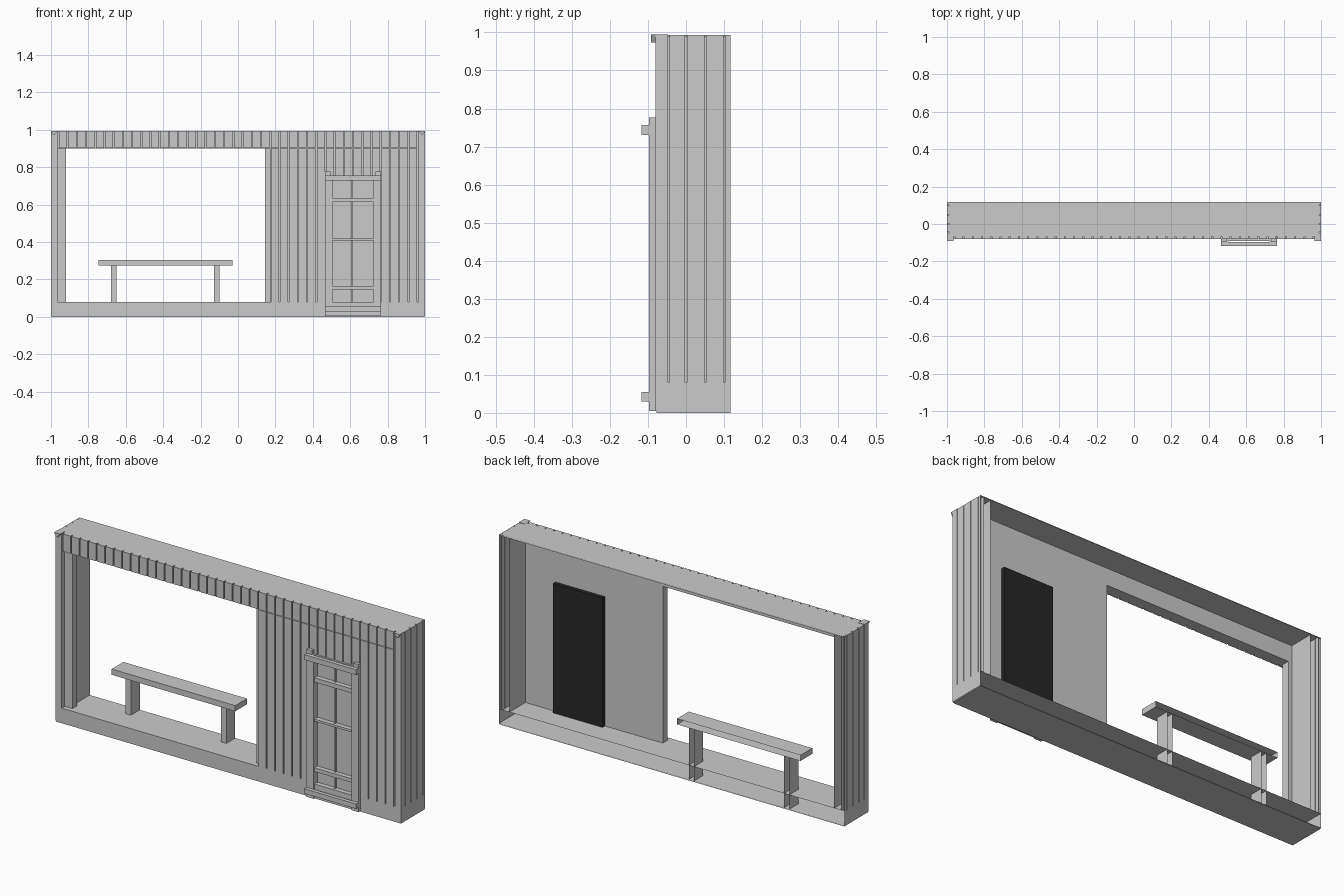
import bpy, bmesh

if "Cube" in bpy.data.objects:
    bpy.data.objects.remove(bpy.data.objects["Cube"])

BACK = 0.117   # the model is sliced open along this plane


def material(name, v):
    m = bpy.data.materials.new(name)
    m.diffuse_color = (v, v, v, 1)
    m.use_nodes = True
    m.node_tree.nodes["Principled BSDF"].inputs["Base Color"].default_value = m.diffuse_color
    return m


GREY = material("light grey", 0.6)
DARK = material("near black", 0.02)


def boxes(name, spans, mat=GREY):
    """One object from (x0, x1, y0, y1, z0, z1) boxes; no face on the slice plane."""
    bm = bmesh.new()
    for x0, x1, y0, y1, z0, z1 in spans:
        x0, x1 = min(x0, x1), max(x0, x1)
        c = [[[bm.verts.new((x, y, z)) for z in (z0, z1)] for y in (y0, y1)] for x in (x0, x1)]
        quads = [
            (c[0][0][0], c[0][0][1], c[0][1][1], c[0][1][0]),
            (c[1][0][0], c[1][1][0], c[1][1][1], c[1][0][1]),
            (c[0][0][0], c[1][0][0], c[1][0][1], c[0][0][1]),
            (c[0][0][0], c[0][1][0], c[1][1][0], c[1][0][0]),
            (c[0][0][1], c[1][0][1], c[1][1][1], c[0][1][1])]
        if y1 < BACK - 1e-4:
            quads.append((c[0][1][0], c[0][1][1], c[1][1][1], c[1][1][0]))
        for q in quads:
            bm.faces.new(q)
    me = bpy.data.meshes.new(name)
    bm.to_mesh(me)
    bm.free()
    me.materials.append(mat)
    ob = bpy.data.objects.new(name, me)
    bpy.context.collection.objects.link(ob)
    return ob


# Hollow base, roof sheet
boxes("base", [(-1, 1, -0.08, BACK, 0.005, 0.08)])
boxes("base_plate", [(-0.998, 0.998, -0.078, BACK, 0, 0.005)])
boxes("roof", [(-0.99, 0.99, -0.066, BACK, 0.988, 0.993)])

# Front wall: solid part, lintel and left jamb
boxes("front_wall", [(0.145, 0.94, -0.055, -0.015, 0.08, 0.988),
                     (-0.92, 0.145, -0.055, -0.015, 0.9, 0.988),
                     (-0.965, -0.92, -0.055, -0.015, 0.08, 0.988)])

# Front cladding boards with narrow grooves
STEP, GAP = 1.92 / 39, 0.003
fascia, cladding = [], []
for i in range(39):
    x0 = -0.96 + i * STEP
    x1 = x0 + STEP
    fascia.append((x0 + GAP, x1 - GAP, -0.08, -0.055, 0.902, 0.993))
    if i >= 23 and not 0.45 < (x0 + x1) / 2 < 0.77:
        cladding.append((x0 + GAP, x1 - GAP, -0.08, -0.055, 0.08, 0.899))
    elif i >= 23:   # short boards over the door
        cladding.append((x0 + GAP, x1 - GAP, -0.08, -0.055, 0.755, 0.899))
boxes("fascia_boards", fascia)
boxes("front_boards", cladding)
boxes("groove_backing", [(-0.965, 0.965, -0.065, -0.055, 0.9, 0.988),
                         (0.171, 0.965, -0.065, -0.055, 0.08, 0.9)])

# Side walls, side boards and corner posts
for side, s in (("left", -1), ("right", 1)):
    boxes(side + "_wall", [(s * 0.94, s * 0.985, -0.05, BACK, 0.08, 0.988)])
    edges = (-0.045, 0.0, 0.05, 0.1, BACK)
    boards = []
    for a, b in zip(edges, edges[1:]):
        end = b if b == BACK else b - 0.002
        boards.append((s * 0.98, s * 1.0, a + 0.002, end, 0.08, 0.993))
    boxes(side + "_boards", boards)
    boxes(side + "_corner_post", [(s * 0.965, s * 1.0, -0.08, -0.047, 0.08, 0.993)])

    # Small V-shaped gutter bracket on the top corner
    bm = bmesh.new()
    prof = [(1.0, 0.995), (0.965, 0.995), (0.981, 0.974), (0.989, 0.974)]
    f = bm.faces.new([bm.verts.new((s * x, -0.092, z)) for x, z in prof])
    ext = bmesh.ops.extrude_face_region(bm, geom=[f])
    for v in ext["geom"]:
        if isinstance(v, bmesh.types.BMVert):
            v.co.y = -0.047
    bmesh.ops.recalc_face_normals(bm, faces=bm.faces)
    me = bpy.data.meshes.new(side + "_bracket")
    bm.to_mesh(me)
    bm.free()
    me.materials.append(GREY)
    bpy.context.collection.objects.link(bpy.data.objects.new(side + "_bracket", me))

# Bench, sliced open at the back
boxes("bench_seat", [(-0.745, -0.03, 0.02, BACK, 0.275, 0.305)])
boxes("bench_legs", [(x, x + 0.03, 0.043, BACK, 0.005, 0.275) for x in (-0.68, -0.128)])

# Door: stiles, rails, centre bar, cross beams, dark inner panel
boxes("door_stiles", [(0.465, 0.505, -0.097, -0.06, 0.005, 0.755),
                      (0.725, 0.765, -0.097, -0.06, 0.005, 0.755),
                      (0.465, 0.495, -0.097, -0.08, 0.755, 0.777),
                      (0.735, 0.765, -0.097, -0.08, 0.755, 0.777)])
boxes("door_rails", [(0.505, 0.725, -0.09, -0.06, a, b) for a, b in
                     ((0.005, 0.08), (0.145, 0.165), (0.408, 0.42),
                      (0.613, 0.636), (0.73, 0.755))])
boxes("door_centre_bar", [(0.608, 0.616, -0.075, -0.06, 0.08, 0.73)])
boxes("door_beams", [(0.465, 0.765, -0.117, -0.097, a, b) for a, b in
                     ((0.03, 0.055), (0.73, 0.757))])
boxes("inner_door_panel", [(0.48, 0.765, -0.015, 0.005, 0.08, 0.757)], DARK)
